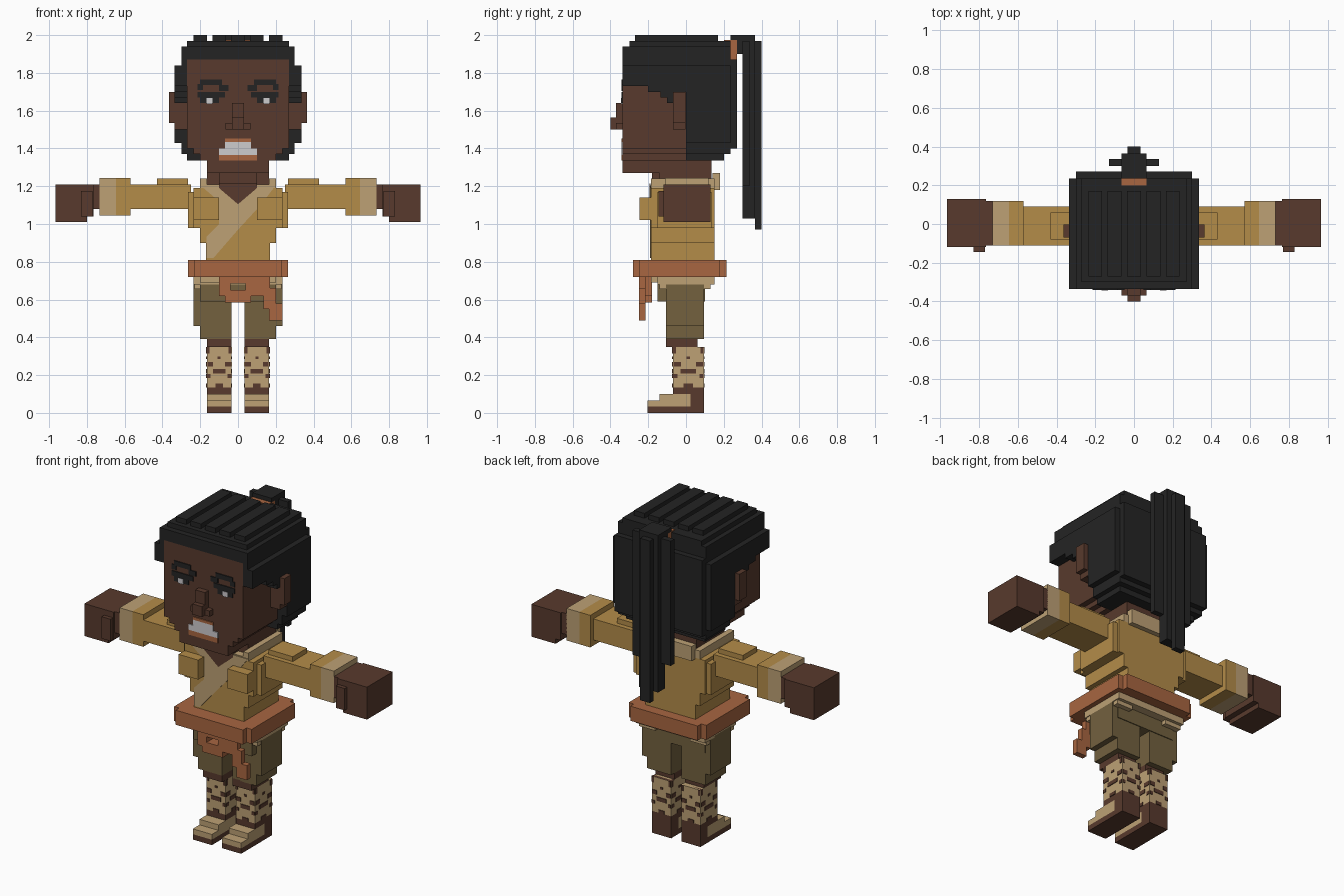
import bpy, bmesh


def material(name, r, g, b):
    lin = [((c / 255 + 0.055) / 1.055) ** 2.4 if c > 10 else c / 3295 for c in (r, g, b)]
    m = bpy.data.materials.new(name)
    m.diffuse_color = (*lin, 1)
    return m


SKIN = material("dark brown", 88, 58, 45)
HAIR = material("black", 36, 36, 36)
OCHRE = material("ochre", 180, 140, 73)
BEIGE = material("beige", 189, 161, 117)
OLIVE = material("olive", 115, 97, 63)
RUST = material("rust", 168, 102, 65)
WHITE = material("white", 206, 204, 206)


def finish(name, mat, bm):
    bmesh.ops.recalc_face_normals(bm, faces=bm.faces)
    me = bpy.data.meshes.new(name)
    bm.to_mesh(me)
    bm.free()
    me.materials.append(mat)
    ob = bpy.data.objects.new(name, me)
    bpy.context.collection.objects.link(ob)
    return ob


def boxes(name, mat, items, mirror=False):
    """Blocks given as x0, x1, y0, y1, z0, z1; optionally repeated on -x."""
    bm = bmesh.new()
    for x0, x1, y0, y1, z0, z1 in items:
        for s in ((1, -1) if mirror else (1,)):
            vs = bmesh.ops.create_cube(bm, size=1)["verts"]
            for v in vs:
                v.co = (s * (x1 if v.co.x > 0 else x0),
                        y1 if v.co.y > 0 else y0,
                        z1 if v.co.z > 0 else z0)
    return finish(name, mat, bm)


def plate(name, mat, pts, y, depth=0.006):
    """Thin front-facing panel from an x, z outline."""
    bm = bmesh.new()
    f = bm.faces.new([bm.verts.new((x, y, z)) for x, z in pts])
    ext = bmesh.ops.extrude_face_region(bm, geom=[f])["geom"]
    for v in ext:
        if isinstance(v, bmesh.types.BMVert):
            v.co.y -= depth
    return finish(name, mat, bm)


# head with stepped jaw
boxes("head", SKIN, [
    (-.27, .27, -.335, .10, 1.40, 1.87),
    (-.235, .235, -.335, .10, 1.37, 1.40),
    (-.20, .20, -.335, .10, 1.335, 1.37),
    (-.165, .165, -.335, .135, 1.27, 1.335)])
boxes("neck", SKIN, [(-.165, .165, -.14, .135, 1.15, 1.27)])
boxes("ear", SKIN, [(.26, .335, -.07, -.002, 1.50, 1.70),
                    (.335, .365, -.07, -.002, 1.535, 1.70)], True)
boxes("nose", SKIN, [(-.033, .033, -.37, -.33, 1.50, 1.64),
                     (-.065, .065, -.37, -.33, 1.50, 1.535),
                     (-.033, .033, -.40, -.33, 1.50, 1.565)])

# hair: cap, side locks, back, ridges along the top
boxes("hair_cap", HAIR, [
    (-.30, .30, -.335, .235, 1.87, 1.94),
    (-.27, .27, -.30, .235, 1.94, 1.97)])
boxes("hair_ridges", HAIR, [(x - .036, x + .036, -.27, .17, 1.96, 2.0)
                            for x in (-.2, -.1, 0, .1, .2)])
boxes("hair_sides", HAIR, [
    (.27, .335, -.335, 0, 1.73, 1.84),
    (.27, .30, -.335, 0, 1.84, 1.90),
    (.27, .335, -.20, 0, 1.70, 1.74),
    (.27, .335, -.135, -.07, 1.67, 1.71),
    (.27, .335, -.10, -.07, 1.64, 1.68)], True)
boxes("hair_back", HAIR, [
    (-.335, .335, 0, .235, 1.43, 1.84),
    (-.30, .30, 0, .27, 1.40, 1.87),
    (-.30, .30, 0, .235, 1.37, 1.40),
    (-.27, .27, 0, .20, 1.335, 1.37)])

# ponytail and its tie
boxes("hair_tie", RUST, [(-.065, .065, .20, .27, 1.87, 1.975)])
boxes("ponytail", HAIR, [
    (-.065, .065, .235, .365, 1.90, 2.0),
    (-.13, .13, .30, .335, 1.20, 1.97),
    (-.065, .065, .30, .365, 1.03, 1.97),
    (-.033, .033, .365, .40, .97, 1.97)])

# painted face details
FY = (-.341, -.33)
boxes("eyebrow", HAIR, [(.085, .20, *FY, 1.735, 1.765),
                        (.05, .10, *FY, 1.705, 1.735),
                        (.185, .215, *FY, 1.71, 1.74)], True)
boxes("eyelid", HAIR, [(.07, .215, *FY, 1.67, 1.70),
                       (.10, .20, *FY, 1.64, 1.67)], True)
boxes("eye_white", WHITE, [(.135, .168, -.344, -.33, 1.635, 1.667)], True)
boxes("teeth", WHITE, [(-.10, .10, *FY, 1.365, 1.40),
                       (-.068, .068, *FY, 1.40, 1.435)])
boxes("lips", RUST, [(-.10, .10, *FY, 1.335, 1.365),
                     (-.068, .068, *FY, 1.435, 1.452)])

# shirt
boxes("torso", OCHRE, [
    (-.265, .265, -.15, .135, .98, 1.17),
    (-.235, .235, -.185, .15, .98, 1.19),
    (-.20, .20, -.185, .15, .90, .98),
    (-.17, .17, -.185, .15, .80, .90)])
boxes("chest", OCHRE, [(.10, .235, -.245, -.18, 1.02, 1.14)], True)
boxes("collar", BEIGE, [
    (-.20, .20, -.185, .15, 1.19, 1.21),
    (-.20, -.165, -.185, .15, 1.21, 1.24),
    (.165, .20, -.185, .15, 1.21, 1.24),
    (-.165, .165, .14, .18, 1.18, 1.27)])
plate("sash", BEIGE, [(-.2, 1.205), (.2, 1.205), (.12, 1.1), (0, .97), (-.13, .82),
                      (-.168, .82), (-.168, .93), (-.10, 1.0), (-.10, 1.12)], -.184)
plate("neckline", SKIN, [(-.10, 1.215), (.10, 1.215), (.10, 1.19), (0, 1.105), (-.10, 1.19)],
      -.187)
boxes("throat", SKIN, [(-.10, .10, -.18, -.10, 1.205, 1.27)])

# arms
boxes("sleeve", OCHRE, [(.25, .58, -.11, .09, 1.08, 1.21),
                        (.265, .43, -.08, .06, 1.20, 1.24),
                        (.57, .645, -.11, .12, 1.045, 1.243)], True)
boxes("cuff", BEIGE, [(.645, .732, -.11, .12, 1.045, 1.243)], True)
boxes("hand", SKIN, [(.73, .77, -.11, .12, 1.08, 1.21),
                     (.765, .80, -.12, .13, 1.04, 1.21),
                     (.80, .965, -.12, .13, 1.01, 1.21),
                     (.77, .83, -.145, -.11, 1.04, 1.175)], True)

# belt, knot and hanging end
boxes("belt", RUST, [(-.265, .265, -.245, .18, .72, .81),
                     (-.23, .23, -.28, .215, .72, .81)])
boxes("belt_knot", RUST, [(-.10, .10, -.25, -.18, .685, .73),
                          (-.10, -.04, -.25, -.18, .62, .69),
                          (.04, .10, -.25, -.18, .62, .69),
                          (-.07, .07, -.25, -.18, .585, .65)])
boxes("belt_end", RUST, [(.10, .17, -.25, -.215, .62, .72),
                         (.135, .20, -.25, -.215, .55, .66),
                         (.165, .235, -.25, -.215, .49, .58)])
boxes("shirt_hem", BEIGE, [(-.235, .235, -.15, .15, .68, .73),
                           (-.20, .20, -.185, .12, .69, .73),
                           (.12, .23, -.14, .13, .655, .68),
                           (-.23, -.12, -.14, .13, .655, .68)])

# shorts
boxes("shorts", OLIVE, [(.035, .235, -.105, .095, .46, .69),
                        (.035, .20, -.105, .095, .39, .46),
                        (0, .20, -.15, .10, .59, .69)], True)

# legs with wraps
boxes("knee", SKIN, [(.035, .165, -.105, .06, .35, .395)], True)
boxes("leg_wrap", BEIGE, [(.035, .165, -.07, .095, .135, .35)], True)
spots = [(0, .22, .20, .35), (0, .12, .285, .298),
         (-.44, .10, .315, .35), (.44, .10, .315, .35),
         (-.36, .24, .245, .27), (.36, .24, .245, .27),
         (-.42, .14, .185, .205), (.42, .14, .185, .205),
         (0, .5, .208, .232), (0, .3, .135, .155)]
marks = []
for c, w, z0, z1 in spots[1:]:
    a, b = c - w / 2, c + w / 2
    marks.append((.10 + a * .13, .10 + b * .13, -.074, .099, z0, z1))
    marks.append((.031, .169, .0125 + a * .165, .0125 + b * .165, z0, z1))
boxes("wrap_gaps", SKIN, marks, True)

# shoes
boxes("sole", SKIN, [(.035, .165, -.205, .095, 0, .033),
                     (.035, .165, .025, .095, .033, .135),
                     (.035, .165, -.07, .03, .10, .135)], True)
boxes("shoe", BEIGE, [(.035, .165, -.205, .025, .033, .066),
                      (.035, .165, -.14, .025, .066, .10)], True)
